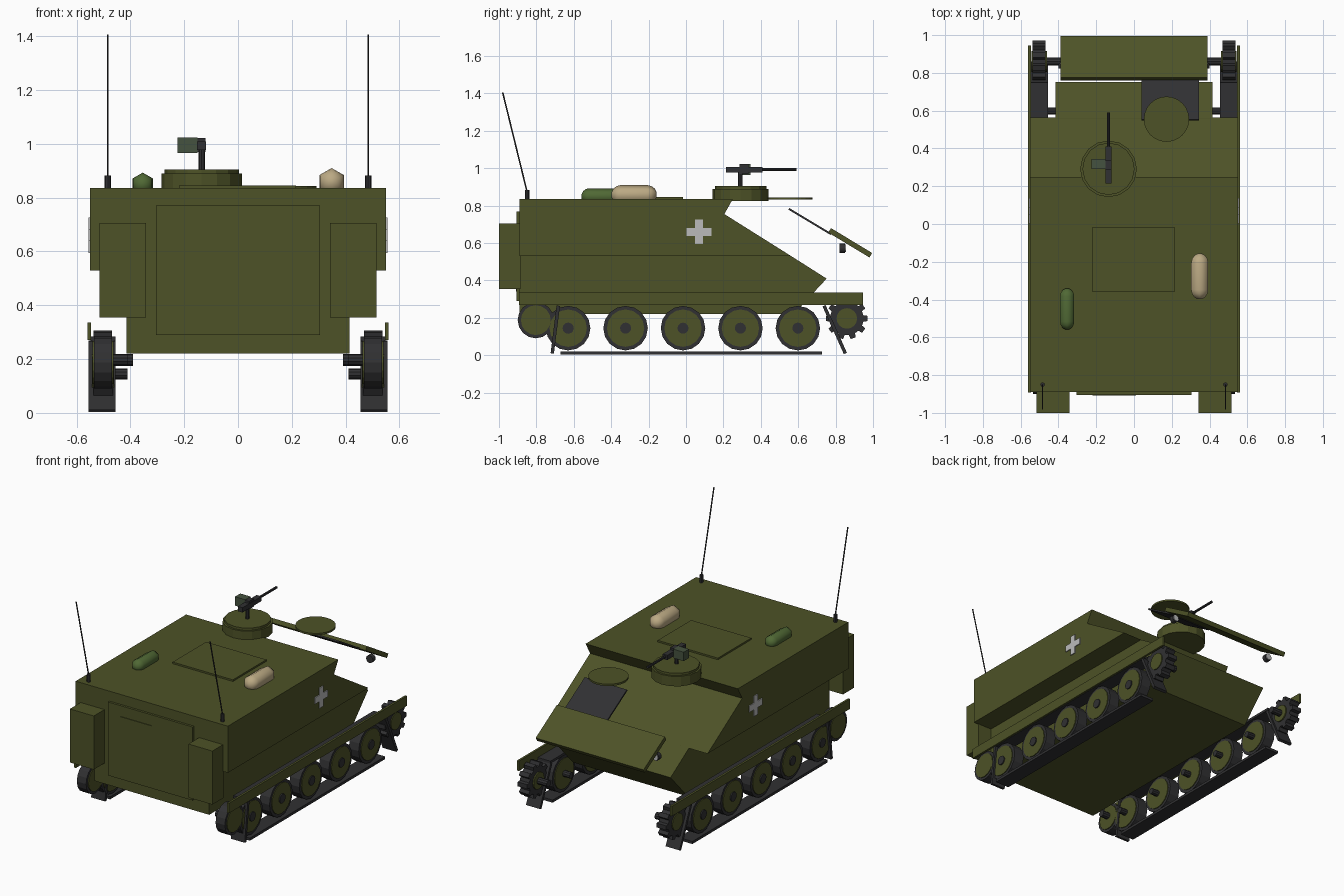
import bpy, bmesh, math
from mathutils import Vector

if "Cube" in bpy.data.objects:
    bpy.data.objects.remove(bpy.data.objects["Cube"])


def material(name, rgb):
    m = bpy.data.materials.new(name)
    m.diffuse_color = (*rgb, 1)
    m.use_nodes = True
    m.node_tree.nodes["Principled BSDF"].inputs["Base Color"].default_value = m.diffuse_color
    return m


OLIVE = material("olive", (0.075, 0.085, 0.02))
DARK = material("dark", (0.03, 0.03, 0.032))
GREEN = material("green", (0.08, 0.14, 0.035))
TAN = material("tan", (0.5, 0.4, 0.23))
GREY = material("light_grey", (0.5, 0.5, 0.5))
AMMO = material("ammo_green", (0.06, 0.085, 0.05))


def finish(name, bm, mat):
    bmesh.ops.recalc_face_normals(bm, faces=bm.faces)
    me = bpy.data.meshes.new(name)
    bm.to_mesh(me)
    bm.free()
    me.materials.append(mat)
    ob = bpy.data.objects.new(name, me)
    bpy.context.collection.objects.link(ob)
    return ob


def prism(name, profile, x0, x1, mat):
    """Extrude a (y, z) outline from x0 to x1."""
    bm = bmesh.new()
    face = bm.faces.new([bm.verts.new((x0, y, z)) for y, z in profile])
    out = bmesh.ops.extrude_face_region(bm, geom=[face])
    bmesh.ops.translate(bm, vec=(x1 - x0, 0, 0),
                        verts=[v for v in out["geom"] if isinstance(v, bmesh.types.BMVert)])
    return finish(name, bm, mat)


def box(name, x0, x1, y0, y1, z0, z1, mat):
    return prism(name, [(y0, z0), (y1, z0), (y1, z1), (y0, z1)], x0, x1, mat)


def slab(name, a, b, t, x0, x1, mat):
    """Plate running from a to b in the side view, t thick."""
    a, b = Vector(a), Vector(b)
    d = (b - a).normalized()
    n = Vector((-d.y, d.x)) * t / 2
    return prism(name, [a - n, b - n, b + n, a + n], x0, x1, mat)


def rod(name, a, b, r, mat, n=16, r2=None):
    a, b = Vector(a), Vector(b)
    d = b - a
    bm = bmesh.new()
    bmesh.ops.create_cone(bm, cap_ends=True, segments=n, radius1=r,
                          radius2=r if r2 is None else r2, depth=d.length)
    ob = finish(name, bm, mat)
    ob.rotation_mode = 'QUATERNION'
    ob.rotation_quaternion = d.to_track_quat('Z', 'Y')
    ob.location = (a + b) / 2
    return ob


def roll(name, x, y0, y1, z, r, mat):
    """Six-sided bundle with rounded ends, lying along y."""
    bm = bmesh.new()
    rings = []
    for i in range(4):
        t = math.radians(15 + 25 * i)
        rings.append((y0 + r * (1 - math.cos(math.pi / 2 - t)), r * math.sin(min(t, math.pi / 2))))
    rings += [(y0 + y1 - y, q) for y, q in reversed(rings)]
    loops = [[bm.verts.new((x + q * math.sin(k * math.pi / 3), y, z + q * math.cos(k * math.pi / 3)))
              for k in range(6)] for y, q in
             [(y0 + r * (1 - math.cos(math.radians(a))), r * math.sin(math.radians(a))) for a in (15, 40, 65, 90)]
             + [(y1 - r * (1 - math.cos(math.radians(a))), r * math.sin(math.radians(a))) for a in (90, 65, 40, 15)]]
    for p, q in zip(loops, loops[1:]):
        for k in range(6):
            bm.faces.new((p[k], p[(k + 1) % 6], q[(k + 1) % 6], q[k]))
    bm.faces.new(loops[0])
    bm.faces.new(loops[-1])
    ob = finish(name, bm, mat)
    for f in ob.data.polygons:
        f.use_smooth = True


# Hull: narrow lower tub and wide upper body with sloped nose
prism("lower_hull", [(-.89, .22), (.575, .22), (.752, .41), (.56, .532), (-.89, .532)], -.415, .415, OLIVE)
prism("upper_hull", [(-.89, .53), (.563, .53), (.205, .755), (.25, .835), (-.89, .835)], -.55, .55, OLIVE)

# Rear ramp with door, roof hatch
box("ramp", -.305, .305, -.905, -.885, .29, .77, OLIVE)
box("ramp_door", -.22, .01, -.909, -.9, .34, .70, OLIVE)
box("roof_hatch", -.22, .215, -.36, -.015, .83, .846, OLIVE)

# Cupola and machine gun
rod("cupola_ring", (-.135, .292, .825), (-.135, .292, .89), .15, OLIVE)
rod("cupola_lid", (-.135, .292, .88), (-.135, .292, .905), .138, OLIVE)
rod("gun_post", (-.135, .29, .9), (-.135, .29, .985), .012, DARK, 8)
box("gun_receiver", -.152, -.118, .215, .41, .977, 1.008, DARK)
box("gun_mount", -.15, -.12, .285, .335, .97, 1.022, DARK)
rod("gun_barrel", (-.135, .4, .994), (-.135, .59, .994), .008, DARK, 8)
box("ammo_box", -.225, -.15, .29, .345, .965, 1.023, AMMO)

# Driver hatch, grille plate and folded trim vane
rod("driver_hatch", (.172, .555, .832), (.172, .555, .844), .12, OLIVE, 24)
slab("engine_grille", (.55, .783), (.775, .648), .01, .04, .345, DARK)
slab("trim_vane", (.768, .668), (.988, .535), .028, -.39, .39, OLIVE)

# Stowed bundles on the roof
roll("green_bundle", -.354, -.56, -.34, .85, .043, GREEN)
roll("tan_bundle", .348, -.40, -.155, .858, .052, TAN)

# Sprocket outline with ten teeth
teeth = []
for i in range(10):
    for off, r in ((-.3, .09), (-.2, .112), (.2, .112), (.3, .09)):
        a = (i + off) * math.tau / 10
        teeth.append((.86 + r * math.cos(a), .197 + r * math.sin(a)))


def wheel(name, s, y, z, r):
    rod(name + "_tyre", (s * .465, y, z), (s * .537, y, z), r, DARK)
    rod(name + "_disc", (s * .46, y, z), (s * .542, y, z), r * .84, OLIVE)
    rod(name + "_hub", (s * .53, y, z), (s * .549, y, z), .03, DARK, 12)
    rod(name + "_axle", (s * .41, y, z), (s * .47, y, z), .02, DARK, 10)


for s, side in ((-1, "left"), (1, "right")):
    # Running gear
    for i in range(5):
        wheel(f"{side}_road_wheel_{i + 1}", s, -.63 + .307 * i, .145, .119)
    rod(side + "_idler_tyre", (s * .468, -.803, .188), (s * .535, -.803, .188), .097, DARK)
    rod(side + "_idler_disc", (s * .462, -.803, .188), (s * .54, -.803, .188), .08, OLIVE)
    rod(side + "_idler_axle", (s * .41, -.803, .197), (s * .47, -.803, .197), .022, DARK, 10)
    prism(side + "_sprocket", teeth, s * .468, s * .537, DARK)
    rod(side + "_sprocket_disc", (s * .46, .86, .197), (s * .543, .86, .197), .055, OLIVE)
    rod(side + "_sprocket_axle", (s * .39, .86, .197), (s * .47, .86, .197), .022, DARK, 10)
    # Track runs
    tx = (s * .455, s * .555)
    box(side + "_track_bottom", *tx, -.67, .727, .004, .021, DARK)
    box(side + "_track_top", s * .455, s * .548, -.70, .75, .268, .284, DARK)
    slab(side + "_track_front", (.738, .265), (.852, .01), .018, *tx, DARK)
    slab(side + "_track_rear", (-.683, .265), (-.715, .01), .018, *tx, DARK)
    # Side skirt, rear stowage box, lamp
    box(side + "_skirt", s * .546, s * .56, -.893, .945, .27, .335, OLIVE)
    box(side + "_rear_box", s * .342, s * .515, -1.0, -.885, .355, .705, OLIVE)
    rod(side + "_headlight", (s * .375, .822, .572), (s * .375, .85, .572), .025, DARK, 12)
    rod(side + "_headlight_lens", (s * .375, .849, .572), (s * .375, .855, .572), .02, GREY, 12)
    # Painted cross
    box(side + "_cross_bar", s * .545, s * .556, .002, .137, .639, .681, GREY)
    box(side + "_cross_post", s * .545, s * .556, .049, .09, .594, .726, GREY)
    # Antenna
    rod(side + "_antenna_base", (s * .484, -.85, .83), (s * .484, -.85, .883), .012, DARK, 8)
    rod(side + "_antenna", (s * .484, -.85, .875), (s * .484, -.98, 1.405), .004, DARK, 6)
